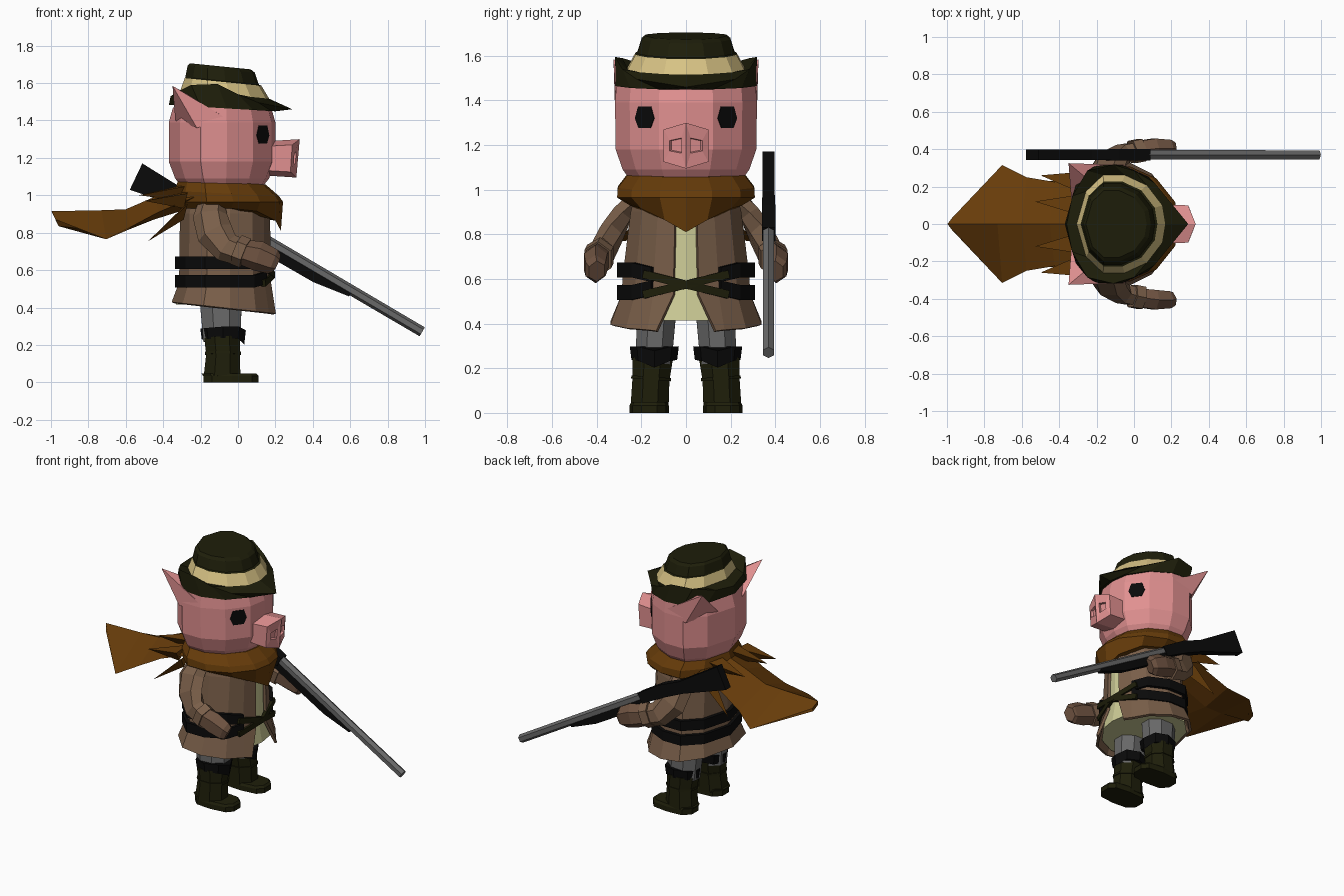
import bpy, bmesh, math
from mathutils import Vector

if "Cube" in bpy.data.objects:
    bpy.data.objects.remove(bpy.data.objects["Cube"])

def mat(name, r, g, b):
    m = bpy.data.materials.new(name)
    m.diffuse_color = (r, g, b, 1)
    m.use_nodes = True
    m.node_tree.nodes["Principled BSDF"].inputs["Base Color"].default_value = m.diffuse_color
    return m

PINK = mat("pink_skin", .75, .28, .28)
GREEN = mat("dark_olive", .013, .013, .003)
TAN = mat("tan_band", .68, .54, .23)
RUST = mat("rust_cloth", .135, .045, .003)
COAT = mat("coat_brown", .19, .112, .066)
GLOVE = mat("glove_brown", .155, .085, .052)
SHIRT = mat("pale_shirt", .62, .61, .31)
GREY = mat("grey", .14, .14, .14)
BLACK = mat("black", .003, .003, .003)

def finish(name, bm, mats):
    bmesh.ops.recalc_face_normals(bm, faces=bm.faces)
    me = bpy.data.meshes.new(name)
    bm.to_mesh(me)
    bm.free()
    for m in mats:
        me.materials.append(m)
    ob = bpy.data.objects.new(name, me)
    bpy.context.collection.objects.link(ob)
    return ob

def loft(name, rings, mats, bands=None, closed=True, caps=True, thick=0):
    """Skin rings of points; bands gives the material index between rings."""
    bm = bmesh.new()
    vs = [[bm.verts.new(p) for p in r] for r in rings]
    n = len(rings[0])
    for k in range(len(vs) - 1):
        for i in range(n if closed else n - 1):
            j = (i + 1) % n
            f = bm.faces.new((vs[k][i], vs[k][j], vs[k + 1][j], vs[k + 1][i]))
            f.material_index = bands[k] if bands else 0
    if caps:
        bm.faces.new(vs[0])
        bm.faces.new(vs[-1])
    ob = finish(name, bm, mats)
    if thick:
        s = ob.modifiers.new("thickness", 'SOLIDIFY')
        s.thickness, s.offset = thick, 0
    return ob

def hull(name, pts, m):
    bm = bmesh.new()
    for p in pts:
        bm.verts.new(p)
    bmesh.ops.convex_hull(bm, input=bm.verts)
    return finish(name, bm, [m])

def sweep(name, path, n, m, side=(0, 1, 0)):
    """Polygon section along a path of (x, y, z, half width, half height)."""
    P = [Vector(p[:3]) for p in path]
    rings = []
    for i, p in enumerate(path):
        t = (P[min(i + 1, len(P) - 1)] - P[max(i - 1, 0)]).normalized()
        u = Vector(side)
        u = (u - t * u.dot(t)).normalized()
        v = t.cross(u)
        k = 1 / math.cos(math.pi / n)
        A = [2 * math.pi * (j + .5) / n for j in range(n)]
        rings.append([P[i] + u * p[3] * k * math.cos(a) + v * p[4] * k * math.sin(a) for a in A])
    return loft(name, rings, [m])

# Shared half outline, from the front centre round to the back centre
H = [(.20, 0), (.18, .12), (.08, .25), (-.06, .315), (-.2, .315), (-.31, .21), (-.37, 0)]
C = [(.19, .06), (.15, .16)] + H[2:]

def sym(half):
    """Mirror a half ring; points on the centre line are not doubled."""
    return half + [(x, -y, z) for x, y, z in reversed(half) if abs(y) > 1e-6]

def ring(z, sx, sy=None, dx=0, tilt=0, base=H):
    half = []
    for x, y in base:
        X = -.085 + (x + .085) * sx + dx
        half.append((X, y * (sy or sx), z - tilt * (X + .07)))
    return sym(half)

# Head
loft("head", [ring(1.03, .72, .76), ring(1.09, .88, .9), ring(1.18, 1, 1), ring(1.39, 1, 1.01),
              ring(1.47, .92, .99)], [PINK])

# Snout with small inset nostrils
bm = bmesh.new()
sec = [(0, 1.30, .33), (.1, 1.27, .29), (.1, 1.125, .28), (0, 1.095, .312), (-.1, 1.125, .28), (-.1, 1.27, .29)]
fr = [bm.verts.new((x, y, z)) for y, z, x in sec]
bk = [bm.verts.new((.16, y * 1.02, 1.195 + (z - 1.195) * .9)) for y, z, x in sec]
for i in range(6):
    j = (i + 1) % 6
    bm.faces.new((fr[i], fr[j], bk[j], bk[i]))
noses = [bm.faces.new(fr[:4]), bm.faces.new((fr[0], fr[3], fr[4], fr[5]))]
bmesh.ops.recalc_face_normals(bm, faces=bm.faces)
bmesh.ops.inset_individual(bm, faces=noses, thickness=.034)
for f in noses:
    c = f.calc_center_median()
    for v in f.verts:
        v.co = c + (v.co - c) * .45 + Vector((0, (v.co.y - c.y) * .5, 0))
bmesh.ops.inset_individual(bm, faces=noses, thickness=.004, depth=-.015)
finish("snout", bm, [PINK])

for s, tag in ((1, "left"), (-1, "right")):
    # Eye plates on the slanted cheeks
    e = []
    for a, z in ((-.054, -.005), (-.036, .048), (.036, .048), (.054, -.005), (.034, -.048), (-.034, -.048)):
        for d in (-.003, .006):
            e.append((.13 - .61 * a + .793 * d, s * (.183 + .793 * a + .61 * d), 1.325 + z))
    hull(tag + "_eye", e, BLACK)
    # Broad ears sweeping back
    hull(tag + "_ear", [(-.06, s * .315, 1.41), (-.335, s * .13, 1.40), (-.2, s * .2, 1.5),
                        (-.22, s * .318, 1.36), (-.35, s * .325, 1.585)], PINK)

# Hat: curled brim, band, crown
brim = sym([(.29, 0, 1.46), (.11, .22, 1.495), (0, .285, 1.54), (-.11, .318, 1.595),
            (-.25, .285, 1.59), (-.33, .15, 1.55), (-.36, 0, 1.53)])
loft("hat", [ring(1.465, 1, tilt=.06), brim, ring(1.54, .83, dx=.015, tilt=.1),
             ring(1.605, .72, dx=.005, tilt=.1), ring(1.61, .69, dx=0, tilt=.1),
             ring(1.672, .63, dx=-.005, tilt=.1), ring(1.687, .57, dx=-.01, tilt=.1)],
     [GREEN, TAN], [0, 0, 1, 0, 0, 0])

# Neck scarf with a front point
low = ring(.93, .98, .8, dx=.025)
drop = {0: .12, 1: .065, 12 - 1: .065, 2: .015, 12 - 2: .015}
low = [(x + (.01 if i == 0 else 0), y, z - drop.get(i, 0)) for i, (x, y, z) in enumerate(low)]
loft("scarf", [ring(1.07, .82, tilt=.06), ring(1.01, .98, .97, dx=.025, tilt=.05),
               ring(.965, 1.02, .98, dx=.035), low], [RUST])

# Streaming scarf tail and its loose ends
tail = [(-.26, .25, 1.06, .99, .93), (-.45, .225, .99, .91, .87), (-.6, .25, .925, .83, .81),
        (-.73, .315, .92, .765, .81)]
tail = [[(x, 0, t), (x + .025, w, e), (x, 0, b), (x + .025, -w, e)] for x, w, t, e, b in tail]
tail.append([(-.997, 0, .915), (-.975, .03, .87), (-.96, 0, .835), (-.975, -.03, .87)])
loft("scarf_tail", tail, [RUST])
for s in (1, -1):
    for i, (y, z, tip) in enumerate(((.22, .99, (-.5, .26, .97)), (.1, 1.03, (-.53, .12, 1.0)),
                                     (.17, .93, (-.48, .23, .755)))):
        hull("scarf_end", [(-.27, s * (y - .06), z + .03), (-.27, s * (y + .06), z + .02),
                           (-.29, s * y, z - .06), (tip[0], s * tip[1], tip[2])], RUST)

# Shirt, open coat and belts
loft("shirt", [ring(1.0, .7, .62, dx=.02), ring(.9, .8, .7, dx=.015), ring(.55, .8, .82, dx=.015),
               ring(.415, .9, .93, dx=.01)], [SHIRT])
coat = [ring(1.0, .74, .68, .02, base=C), ring(.9, .83, .76, .02, base=C), ring(.62, .84, .87, .02, base=C),
        ring(.53, .85, .89, .02, base=C), ring(.395, .97, 1.05, .015, tilt=.11, base=C)]
for i, s in ((0, 1), (-1, -1)):
    coat[-1][i] = (.195, s * .13, .365)
loft("coat", coat, [COAT], closed=False, caps=False, thick=.018)
for name, z, aim in (("upper_belt", .64, -.02), ("lower_belt", .54, .02)):
    rows = []
    for d in (-.033, .033):
        r = ring(z + d, .9, .94, .018, base=C)[1:-1]
        rows.append([(x, y, q + (aim if i in (0, len(r) - 1) else 0)) for i, (x, y, q) in enumerate(r)])
    loft(name, rows, [BLACK], closed=False, caps=False, thick=.025)
for s in (1, -1):
    sweep("front_strap", [(.135, -s * .19, .622, .018, .012), (.187, 0, .575, .018, .01),
                          (.135, s * .19, .53, .018, .012)], 4, GREEN, side=(0, 0, 1))

for s, tag in ((1, "left"), (-1, "right")):
    # Sleeve, cuff and gloved hand
    sweep(tag + "_sleeve", [(-.14, s * .22, .965, .04, .06), (-.15, s * .285, .89, .045, .08),
                            (-.125, s * .335, .8, .05, .085), (-.06, s * .375, .72, .05, .07),
                            (.03, s * .39, .69, .05, .062)], 6, COAT)
    sweep(tag + "_cuff", [(-.01, s * .385, .71, .06, .072), (.04, s * .395, .69, .06, .072)], 6, COAT)
    sweep(tag + "_hand", [(.03, s * .395, .695, .05, .06), (.11, s * .405, .675, .052, .07),
                          (.185, s * .405, .645, .045, .06), (.205, s * .4, .635, .035, .045)], 6, GLOVE)
    # Trousers, knee guard, boot
    sweep(tag + "_trouser", [(-.095, s * .13, .5, .09, .115), (-.085, s * .145, .22, .08, .1)], 8, GREY)
    knee = []
    for z, r in ((.0, .93), (.06, 1)):
        row = []
        for k in range(8):
            a = 2 * math.pi * k / 8
            dip = -.045 * max(0, math.cos(a)) ** 4 if z == 0 else -.03 * max(0, math.cos(a)) ** 4
            row.append((-.08 + .122 * r * math.cos(a), s * (.142 + .11 * r * math.sin(a)),
                        .238 + z + dip + .01 * math.cos(a)))
        knee.append(row)
    loft(tag + "_knee_guard", knee, [BLACK])
    sweep(tag + "_boot", [(-.085, s * .15, .24, .09, .095), (-.08, s * .157, .15, .083, .09),
                          (-.085, s * .163, .03, .085, .098)], 8, GREEN)
    sweep(tag + "_boot_strap", [(-.08, s * .156, .162, .089, .096), (-.08, s * .157, .148, .089, .096)], 8, GREEN)
    foot = [(.11, .035), (.075, .075), (-.03, .088), (-.14, .08), (-.185, .035)]
    loft(tag + "_foot", [[(x - d * .4, s * .165 + y * (1 - d * 3), z) for x, y in
                          foot + [(x, -y) for x, y in reversed(foot)]]
                         for z, d in ((0, 0), (.033, 0), (.048, .03))], [GREEN])

# Long gun held at the left side
Y = .37
sweep("gun_barrel", [(.04, Y, .825, .025, .025), (.985, Y, .27, .024, .024)], 6, GREY)
sweep("gun_stock", [(.07, Y, .80, .03, .035), (-.1, Y, .895, .03, .042), (-.24, Y, .955, .027, .04),
                    (-.545, Y, 1.10, .027, .078)], 4, BLACK)
sweep("gun_fore_end", [(.04, Y, .785, .022, .035), (.42, Y, .565, .022, .034),
                       (.6, Y, .472, .02, .014)], 4, BLACK)
